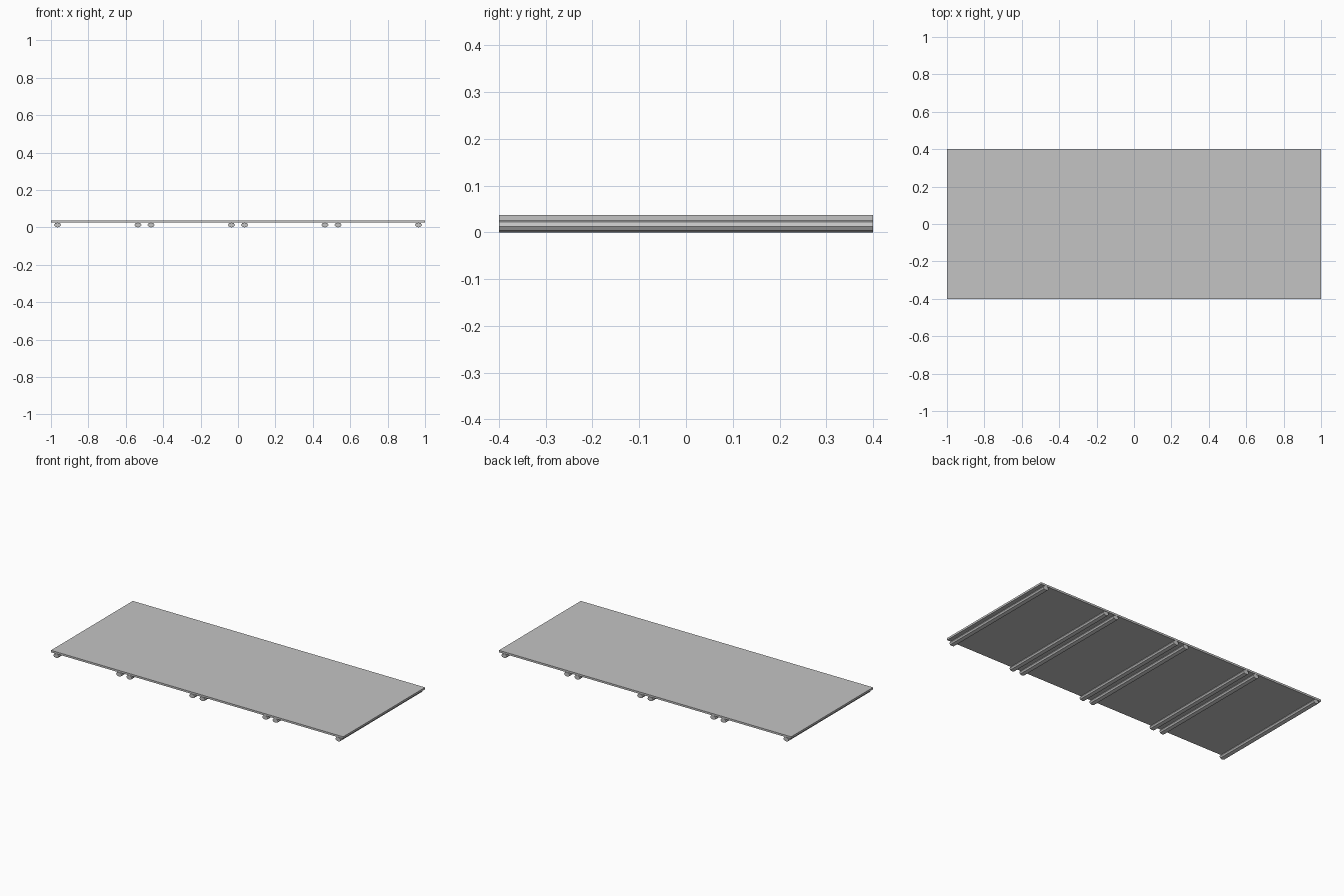
import bpy
import math

cube = bpy.data.objects.get("Cube")
if cube:
    bpy.data.objects.remove(cube, do_unlink=True)

LENGTH, DEPTH = 2.0, 0.8
ROD_X, ROD_Z = 0.0187, 0.0128      # half width and half height of a rod
SLAB_THICK = 0.0119

grey = bpy.data.materials.new("plain grey")
grey.use_nodes = True
grey.diffuse_color = (0.55, 0.55, 0.55, 1)
grey.node_tree.nodes["Principled BSDF"].inputs["Base Color"].default_value = grey.diffuse_color


def finish(name, scale):
    """Name the active object, apply its scale and colour it."""
    obj = bpy.context.object
    obj.name = name
    obj.scale = scale
    bpy.ops.object.transform_apply(location=False, rotation=True, scale=True)
    obj.data.materials.append(grey)
    return obj


# Flat top panel
bpy.ops.mesh.primitive_cube_add(size=1, location=(0, 0, 2 * ROD_Z + SLAB_THICK / 2))
finish("top_panel", (LENGTH, DEPTH, SLAB_THICK))


# Flattened eight-sided rods running front to back under the panel
def rod(name, x):
    bpy.ops.mesh.primitive_cylinder_add(
        vertices=8, radius=1, depth=1, location=(x, 0, ROD_Z),
        rotation=(math.pi / 2, 0, 0))
    finish(name, (ROD_X, ROD_Z, DEPTH))


# One pair of rods on each section joint, a single rod at each end
for side, sign in (("left", 1), ("right", -1)):
    rod(f"end_rod_{side}", sign * 0.965)
for label, joint in (("right", -0.5), ("middle", 0), ("left", 0.5)):
    for n, offset in enumerate((-0.035, 0.035), 1):
        rod(f"{label}_joint_rod_{n}", joint + offset)
